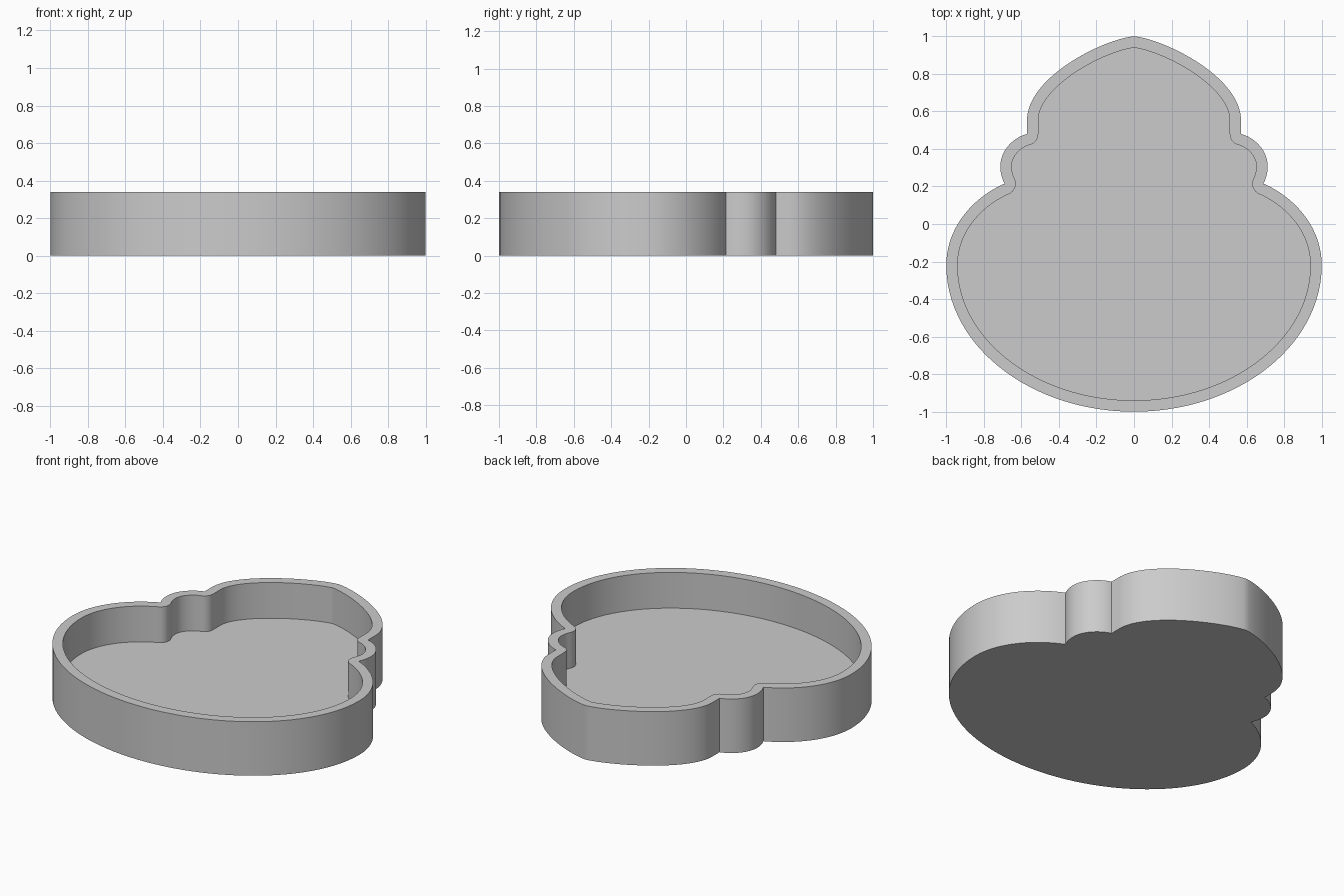
import bpy
import bmesh
from mathutils import Vector
from mathutils.geometry import interpolate_bezier

HEIGHT, FLOOR, WALL = 0.34, 0.115, 0.06
STEPS = 28

if "Cube" in bpy.data.objects:
    bpy.data.objects.remove(bpy.data.objects["Cube"])

# Right half of the outline, top to bottom: start, two handles, end
SEGMENTS = [
    [(0, 1), (0.16, 0.985), (0.56, 0.79), (0.57, 0.48 + 0.08)],        # domed top
    [(0.57, 0.56), (0.57, 0.53), (0.57, 0.51), (0.57, 0.48)],          # straight side
    [(0.57, 0.48), (0.65, 0.46), (0.76, 0.36), (0.69, 0.215)],         # side bump
    [(0.69, 0.215), (0.86, 0.14), (1, -0.02), (1, -0.22)],             # shoulder
    [(1, -0.22), (1, -0.65), (0.55, -1), (0, -1)],                     # round base
]


def inward(direction):
    return Vector((direction.y, -direction.x)).normalized()


# Sample the outline together with its inward normals
samples = []
for seg in SEGMENTS:
    a, b, c, d = (Vector(p) for p in seg)
    points = interpolate_bezier(a, b, c, d, STEPS)
    normals = [inward(points[min(i + 1, STEPS - 1)] - points[max(i - 1, 0)])
               for i in range(STEPS)]
    normals[0], normals[-1] = inward(b - a), inward(d - c)
    # Sweep the normal around each notch so the inner wall rounds it
    if samples:
        last = samples[-1][1]
        if last.angle(normals[0]) > 0.1:
            samples += [(a, last.slerp(normals[0], k / 8)) for k in range(1, 8)]
    samples += [(Vector(p), n) for p, n in zip(points, normals)]

outer_half = [p for p, n in samples]
inner_half = [p + n * WALL for p, n in samples]
for p in inner_half:
    p.x = max(p.x, 0)


def full_loop(half):
    return half + [Vector((-p.x, p.y)) for p in reversed(half[1:-1])]


# Tray: outer wall, flat rim, inner wall and two floor faces
bm = bmesh.new()
rings = []
for half, z in ((outer_half, 0), (outer_half, HEIGHT),
                (inner_half, HEIGHT), (inner_half, FLOOR)):
    rings.append([bm.verts.new((p.x, p.y, z)) for p in full_loop(half)])
count = len(rings[0])
for low, high in zip(rings, rings[1:]):
    for i in range(count):
        j = (i + 1) % count
        bm.faces.new((low[i], low[j], high[j], high[i]))
bm.faces.new(rings[0])
bm.faces.new(rings[-1])
bmesh.ops.remove_doubles(bm, verts=bm.verts, dist=0.0005)
bmesh.ops.recalc_face_normals(bm, faces=bm.faces)

mesh = bpy.data.meshes.new("tray")
bm.to_mesh(mesh)
bm.free()
tray = bpy.data.objects.new("tray", mesh)
bpy.context.collection.objects.link(tray)

# Plain grey
grey = bpy.data.materials.new("light grey")
grey.use_nodes = True
colour = (0.6, 0.6, 0.6, 1)
grey.diffuse_color = colour
grey.node_tree.nodes["Principled BSDF"].inputs["Base Color"].default_value = colour
mesh.materials.append(grey)

bpy.ops.object.select_all(action="DESELECT")
tray.select_set(True)
bpy.context.view_layer.objects.active = tray
bpy.ops.object.shade_smooth_by_angle(angle=0.52)
